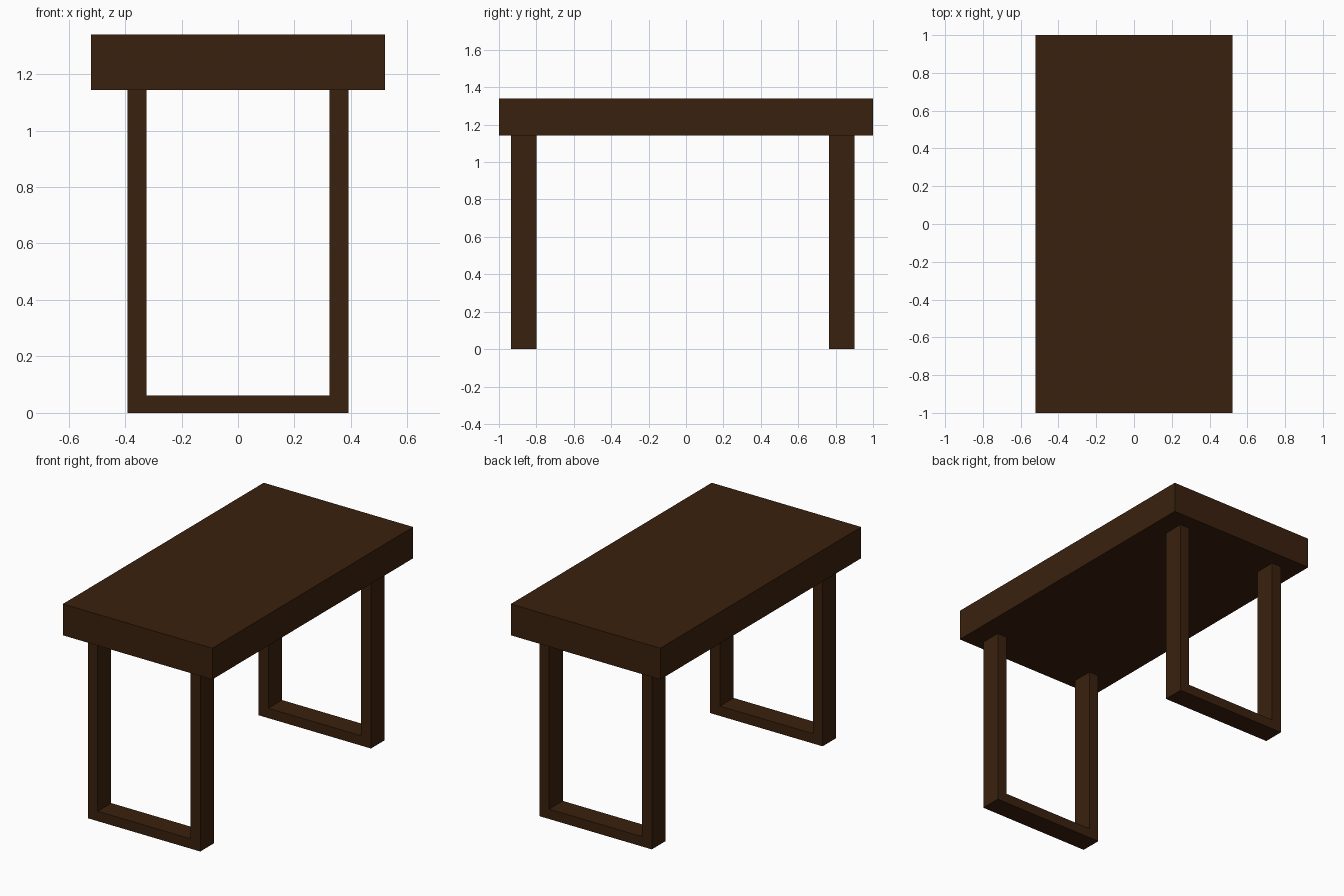
import bpy
import bmesh

if "Cube" in bpy.data.objects:
    bpy.data.objects.remove(bpy.data.objects["Cube"])

wood = bpy.data.materials.new("dark brown wood")
wood.diffuse_color = (0.042, 0.0152, 0.004, 1)
wood.use_nodes = True
wood.node_tree.nodes["Principled BSDF"].inputs["Base Color"].default_value = wood.diffuse_color


def extrude_profile(name, points, y0, y1):
    """Extrude an xz outline from y0 to y1."""
    bm = bmesh.new()
    face = bm.faces.new([bm.verts.new((x, y0, z)) for x, z in points])
    ext = bmesh.ops.extrude_face_region(bm, geom=[face])
    moved = [g for g in ext["geom"] if isinstance(g, bmesh.types.BMVert)]
    bmesh.ops.translate(bm, verts=moved, vec=(0, y1 - y0, 0))
    bmesh.ops.recalc_face_normals(bm, faces=bm.faces)
    mesh = bpy.data.meshes.new(name)
    bm.to_mesh(mesh)
    bm.free()
    mesh.materials.append(wood)
    obj = bpy.data.objects.new(name, mesh)
    bpy.context.collection.objects.link(obj)
    return obj


UNDERSIDE, TOP = 1.143, 1.34

# Thick slab top
extrude_profile("table_top", [(-0.521, UNDERSIDE), (0.521, UNDERSIDE),
                              (0.521, TOP), (-0.521, TOP)], -1.0, 1.0)

# U-shaped leg frames: two posts joined by a floor bar
half = [(0.392, 0), (0.392, UNDERSIDE), (0.324, UNDERSIDE), (0.324, 0.062)]
outline = half + [(-x, z) for x, z in reversed(half)]
extrude_profile("front_leg_frame", outline, -0.935, -0.80)
extrude_profile("back_leg_frame", outline, 0.764, 0.90)
